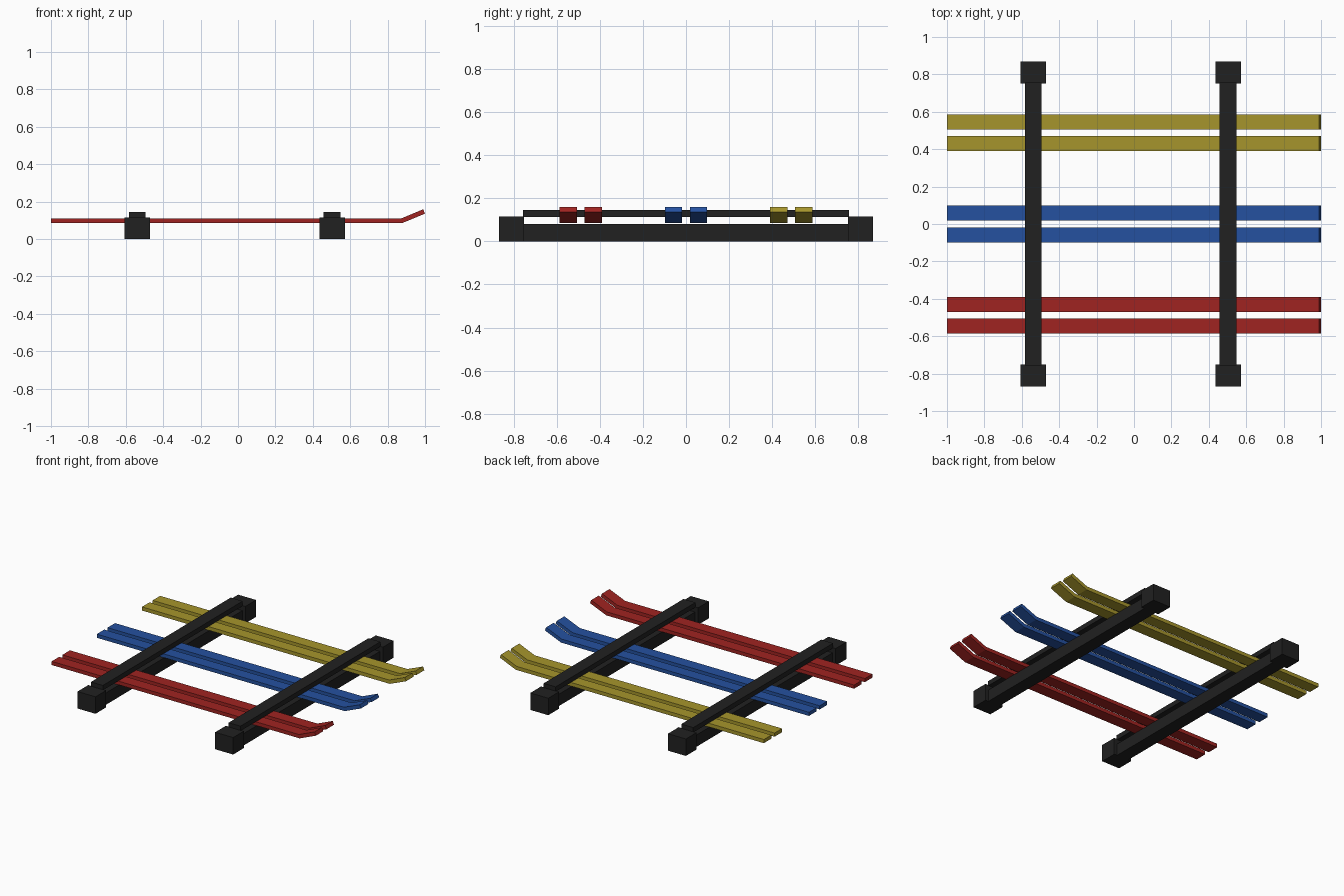
import bpy, bmesh

if "Cube" in bpy.data.objects:
    bpy.data.objects.remove(bpy.data.objects["Cube"])


def material(name, color):
    m = bpy.data.materials.new(name)
    m.diffuse_color = (*color, 1)
    m.use_nodes = True
    m.node_tree.nodes["Principled BSDF"].inputs["Base Color"].default_value = m.diffuse_color
    return m


def add_object(name, bm, mat):
    bmesh.ops.recalc_face_normals(bm, faces=bm.faces)
    me = bpy.data.meshes.new(name)
    bm.to_mesh(me)
    bm.free()
    me.materials.append(mat)
    ob = bpy.data.objects.new(name, me)
    bpy.context.collection.objects.link(ob)
    return ob


def box(name, x, y, z, mat):
    # x, y, z are (min, max) ranges
    bm = bmesh.new()
    bmesh.ops.create_cube(bm, size=1)
    for v in bm.verts:
        v.co = [r[0] + (c + 0.5) * (r[1] - r[0]) for c, r in zip(v.co, (x, y, z))]
    return add_object(name, bm, mat)


# side profile of a ski (x, z), with an upturned tip
SKI = [(-1, 0.085), (0.877, 0.085), (1, 0.136), (0.99, 0.159), (0.872, 0.11), (-1, 0.11)]


def ski(name, y, width, mat):
    bm = bmesh.new()
    face = bm.faces.new([bm.verts.new((px, y - width / 2, pz)) for px, pz in SKI])
    ext = bmesh.ops.extrude_face_region(bm, geom=[face])
    moved = [g for g in ext["geom"] if isinstance(g, bmesh.types.BMVert)]
    bmesh.ops.translate(bm, verts=moved, vec=(0, width, 0))
    return add_object(name, bm, mat)


black = material("black", (0.015, 0.015, 0.015))
colors = {
    "red": (-0.488, (0.35, 0.017, 0.015)),
    "blue": (0.0, (0.018, 0.083, 0.35)),
    "yellow": (0.488, (0.38, 0.3, 0.025)),
}

# three pairs of skis
for label, (yc, rgb) in colors.items():
    mat = material(label, rgb)
    for side, off in (("right", -0.058), ("left", 0.058)):
        ski(f"{label}_ski_{side}", yc + off, 0.081, mat)

# two clamping racks: lower bar, upper bar, end blocks
for label, xc in (("rear", -0.539), ("front", 0.503)):
    bar_x = (xc - 0.045, xc + 0.045)
    block_x = (xc - 0.068, xc + 0.068)
    box(f"{label}_lower_bar", bar_x, (-0.756, 0.756), (0, 0.081), black)
    box(f"{label}_upper_bar", bar_x, (-0.756, 0.756), (0.112, 0.145), black)
    for side, s in (("right", -1), ("left", 1)):
        box(f"{label}_end_block_{side}", block_x, sorted((s * 0.752, s * 0.868)), (0, 0.116), black)
